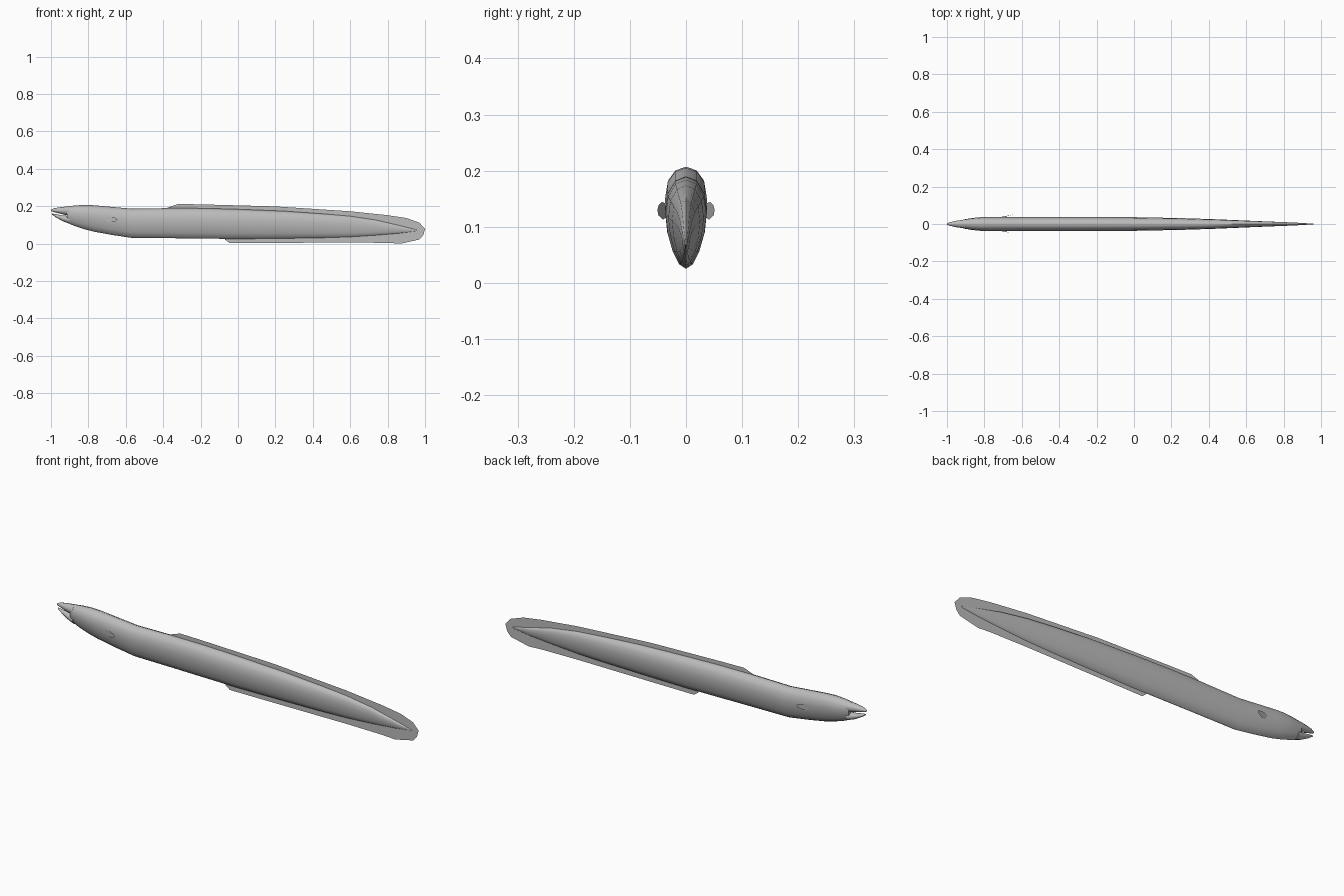
import bpy, bmesh, math

skin = bpy.data.materials.new("grey skin")
skin.diffuse_color = (0.5, 0.5, 0.5, 1)


def finish(bm, name, angle=50):
    bmesh.ops.recalc_face_normals(bm, faces=bm.faces)
    me = bpy.data.meshes.new(name)
    bm.to_mesh(me)
    bm.free()
    ob = bpy.data.objects.new(name, me)
    bpy.context.collection.objects.link(ob)
    me.materials.append(skin)
    bpy.ops.object.select_all(action='DESELECT')
    ob.select_set(True)
    bpy.context.view_layer.objects.active = ob
    bpy.ops.object.shade_smooth_by_angle(angle=math.radians(angle))
    return ob


def loft(name, stations, sides=14, taper=0.25, angle=50):
    """Skin egg-shaped rings; each station is x, bottom z, top z, half width."""
    bm = bmesh.new()
    rings = []
    for x, lo, hi, w in stations:
        ring = []
        for i in range(sides):
            a = 2 * math.pi * i / sides
            s, c = math.sin(a), math.cos(a)
            # narrower towards the belly
            y = w * s * (1 + taper * c) / (1 + 0.3 * taper)
            ring.append(bm.verts.new((x, y, (lo + hi) / 2 + (hi - lo) / 2 * c)))
        rings.append(ring)
    for a, b in zip(rings, rings[1:]):
        for i in range(sides):
            j = (i + 1) % sides
            bm.faces.new((a[i], a[j], b[j], b[i]))
    bm.faces.new(rings[0])
    bm.faces.new(rings[-1])
    return finish(bm, name, angle)


def strip(name, inner, outer):
    """Thin flat fin between two outlines of x, z in the middle plane."""
    bm = bmesh.new()
    a = [bm.verts.new((x, 0, z)) for x, z in inner]
    b = [bm.verts.new((x, 0, z)) for x, z in outer]
    for i in range(len(a) - 1):
        bm.faces.new((a[i], a[i + 1], b[i + 1], b[i]))
    return finish(bm, name)


# Long body from the back of the mouth to the tail tip
loft("body", [
    (-0.915, 0.112, 0.199, 0.024), (-0.87, 0.093, 0.204, 0.033),
    (-0.82, 0.077, 0.207, 0.038), (-0.77, 0.064, 0.205, 0.039),
    (-0.67, 0.046, 0.196, 0.039), (-0.57, 0.031, 0.187, 0.039),
    (-0.35, 0.029, 0.190, 0.039), (-0.18, 0.027, 0.189, 0.039),
    (0.0, 0.025, 0.184, 0.038), (0.25, 0.028, 0.174, 0.033),
    (0.45, 0.031, 0.160, 0.026), (0.6, 0.036, 0.147, 0.019),
    (0.74, 0.045, 0.126, 0.013), (0.86, 0.055, 0.098, 0.008),
    (0.96, 0.068, 0.073, 0.002)])

# Open mouth: upper and lower jaw
loft("upper_jaw", [
    (-1.0, 0.174, 0.181, 0.004), (-0.985, 0.169, 0.189, 0.010),
    (-0.95, 0.160, 0.195, 0.018), (-0.90, 0.148, 0.200, 0.026)],
    sides=10, taper=0.0)
loft("lower_jaw", [
    (-0.995, 0.155, 0.161, 0.004), (-0.97, 0.138, 0.157, 0.010),
    (-0.935, 0.119, 0.150, 0.017), (-0.90, 0.106, 0.148, 0.023)],
    sides=10, taper=0.0)

# Back fin, tail fin and belly fin
strip("back_fin",
      [(-0.38, 0.185), (-0.32, 0.185), (-0.2, 0.184), (0.2, 0.172), (0.6, 0.142),
       (0.8, 0.108), (0.9, 0.082), (0.94, 0.073), (0.955, 0.071)],
      [(-0.38, 0.191), (-0.32, 0.212), (-0.2, 0.210), (0.2, 0.199), (0.6, 0.173),
       (0.8, 0.152), (0.9, 0.137), (0.97, 0.112), (1.0, 0.078)])
strip("belly_fin",
      [(-0.07, 0.03), (-0.045, 0.03), (0.2, 0.032), (0.6, 0.042), (0.8, 0.055),
       (0.87, 0.060), (0.94, 0.068), (0.95, 0.070), (0.955, 0.071)],
      [(-0.07, 0.022), (-0.045, 0.003), (0.2, 0.004), (0.6, 0.006), (0.8, 0.004),
       (0.87, 0.0), (0.97, 0.022), (0.99, 0.045), (1.0, 0.078)])

# Leaf-shaped side fins, swept back and outwards
for side, label in ((-1, "left"), (1, "right")):
    bm = bmesh.new()
    outline = [(-0.715, 0.037, 0.142), (-0.68, 0.043, 0.144), (-0.655, 0.049, 0.138),
               (-0.645, 0.051, 0.130), (-0.655, 0.049, 0.120), (-0.68, 0.041, 0.113),
               (-0.705, 0.034, 0.118)]
    bm.faces.new([bm.verts.new((x, side * y, z)) for x, y, z in outline])
    finish(bm, label + "_side_fin")
